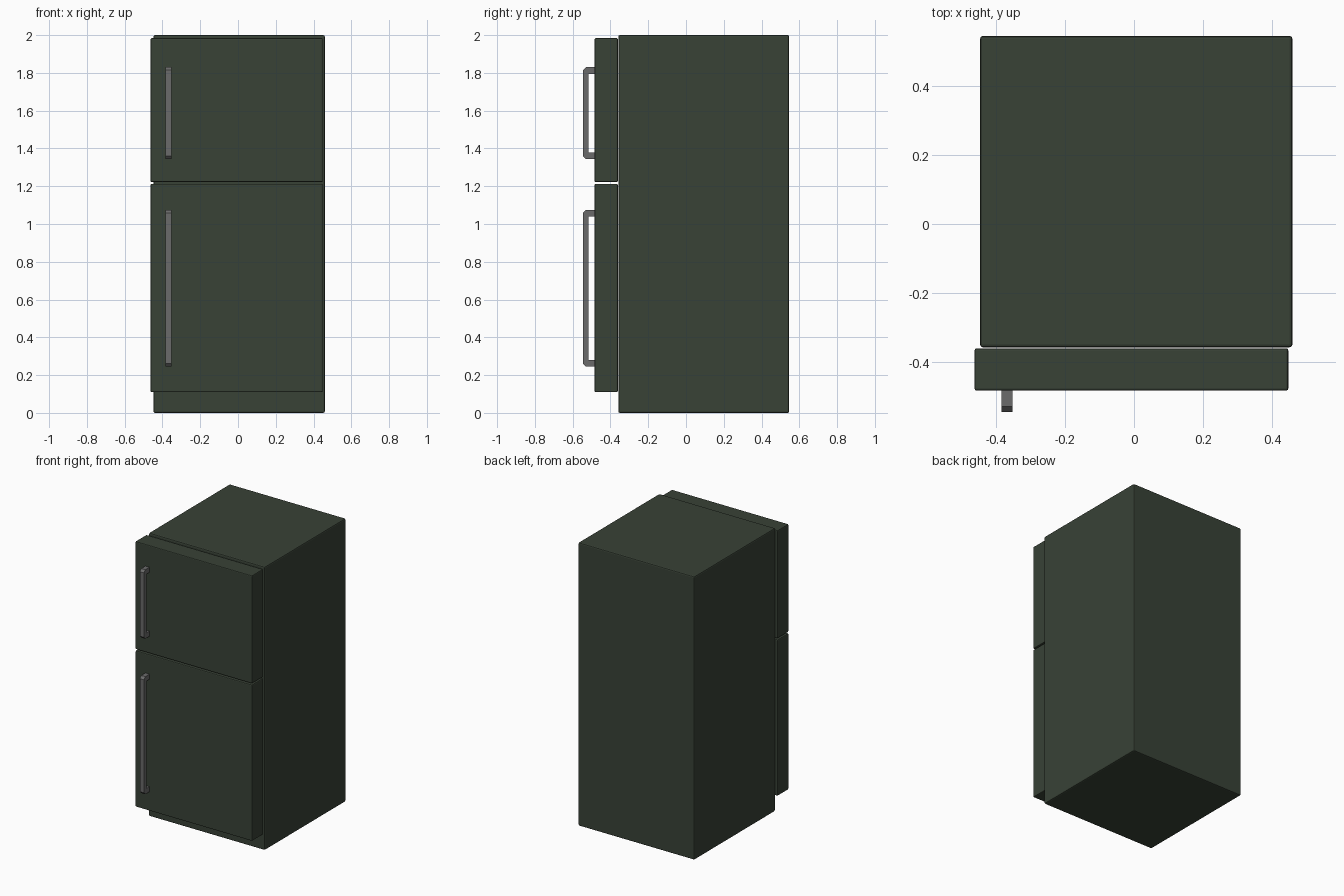
import bpy, bmesh

if "Cube" in bpy.data.objects:
    bpy.data.objects.remove(bpy.data.objects["Cube"])

def material(name, rgb):
    m = bpy.data.materials.new(name)
    m.diffuse_color = (*rgb, 1)
    m.use_nodes = True
    m.node_tree.nodes["Principled BSDF"].inputs["Base Color"].default_value = m.diffuse_color
    return m

GREEN = material("dark green enamel", (0.040, 0.054, 0.037))
GREY = material("grey metal", (0.145, 0.145, 0.145))

def finish(name, bm, mat):
    bmesh.ops.recalc_face_normals(bm, faces=bm.faces)
    me = bpy.data.meshes.new(name)
    bm.to_mesh(me)
    bm.free()
    me.materials.append(mat)
    ob = bpy.data.objects.new(name, me)
    bpy.context.collection.objects.link(ob)
    return ob

def box(name, x, y, z, mat, bevel):
    bm = bmesh.new()
    bmesh.ops.create_cube(bm, size=1)
    for v in bm.verts:
        for i, (lo, hi) in enumerate((x, y, z)):
            v.co[i] = lo if v.co[i] < 0 else hi
    bmesh.ops.bevel(bm, geom=bm.edges[:], offset=bevel, segments=2,
                    profile=0.5, affect='EDGES')
    return finish(name, bm, mat)

def handle(name, z0, z1):
    # C-shaped side profile with chamfered outer corners, extruded across x
    x0, x1 = -0.385, -0.353
    back, inner, front = -0.482, -0.515, -0.546
    t, c = 0.036, 0.016
    profile = [(back, z0), (front + c, z0), (front, z0 + c),
               (front, z1 - c), (front + c, z1), (back, z1),
               (back, z1 - t), (inner, z1 - t), (inner, z0 + t), (back, z0 + t)]
    bm = bmesh.new()
    face = bm.faces.new([bm.verts.new((x0, y, z)) for y, z in profile])
    ext = bmesh.ops.extrude_face_region(bm, geom=[face])
    for g in ext["geom"]:
        if isinstance(g, bmesh.types.BMVert):
            g.co.x = x1
    return finish(name, bm, GREY)

# Cabinet
box("cabinet", (-0.447, 0.46), (-0.358, 0.546), (0, 2), GREEN, 0.008)

# Doors, each with its handle: name, door z range, handle z range
for part, door_z, grip_z in (("fridge", (0.11, 1.213), (0.245, 1.075)),
                             ("freezer", (1.222, 1.984), (1.343, 1.83))):
    box(part + "_door", (-0.463, 0.448), (-0.484, -0.361), door_z, GREEN, 0.006)
    handle(part + "_handle", *grip_z)
